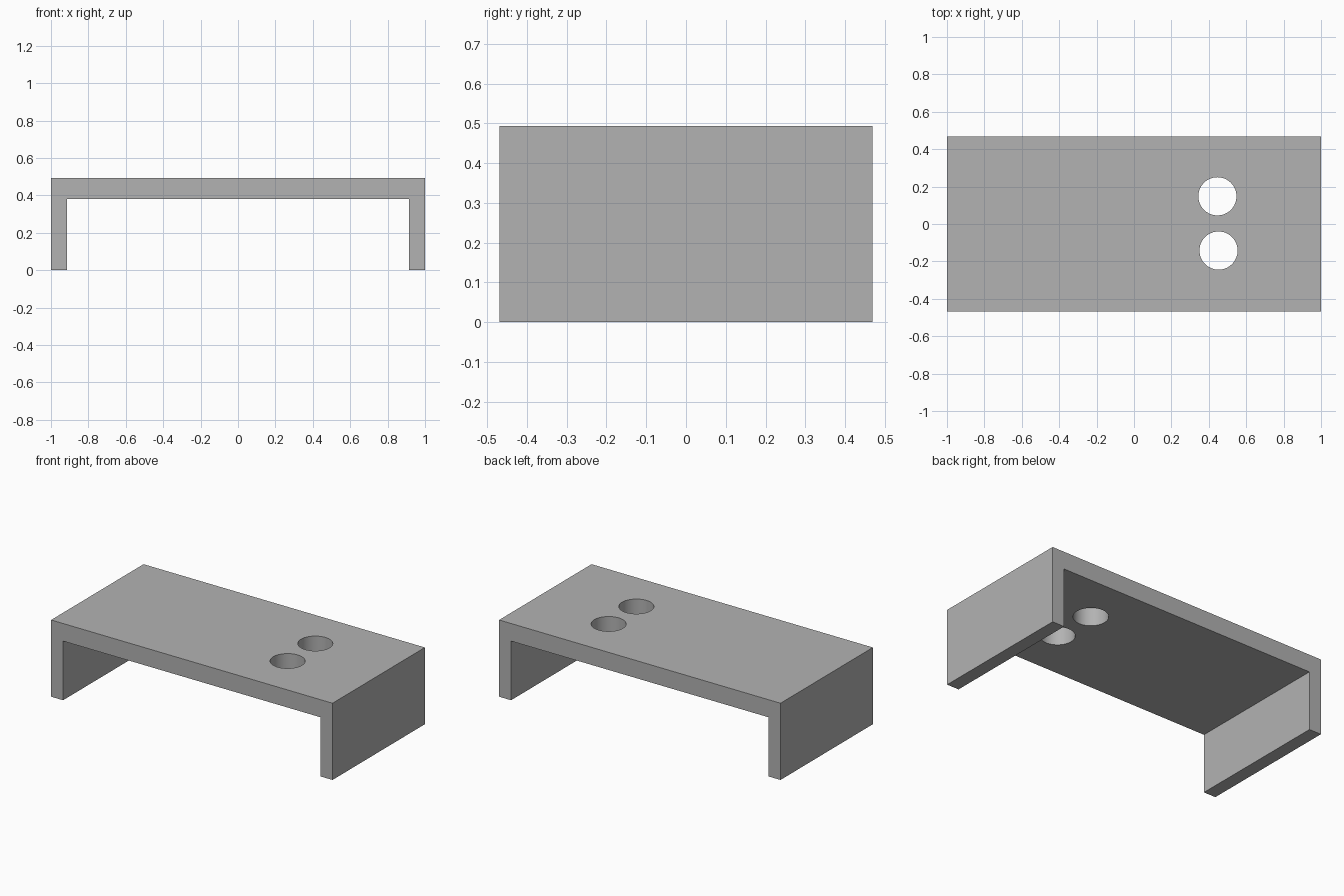
import bpy
import bmesh
import math

if "Cube" in bpy.data.objects:
    bpy.data.objects.remove(bpy.data.objects["Cube"], do_unlink=True)

HALF_X, HALF_Y, HEIGHT = 1.0, 0.469, 0.493
INNER_X, UNDERSIDE = 0.915, 0.38
HOLE_RADIUS = 0.102
HOLES = [(0.446, 0.148), (0.452, -0.142)]

# Plain grey material
grey = bpy.data.materials.new("plain_grey")
grey.use_nodes = True
colour = (0.448, 0.448, 0.448, 1.0)
grey.diffuse_color = colour
grey.node_tree.nodes["Principled BSDF"].inputs["Base Color"].default_value = colour

# Bench body: half profile mirrored into a U-channel, extruded front to back
half = [(INNER_X, UNDERSIDE), (INNER_X, 0), (HALF_X, 0), (HALF_X, HEIGHT)]
profile = half + [(-x, z) for x, z in reversed(half)]
bm = bmesh.new()
face = bm.faces.new([bm.verts.new((x, -HALF_Y, z)) for x, z in profile])
extruded = bmesh.ops.extrude_face_region(bm, geom=[face])["geom"]
back = [v for v in extruded if isinstance(v, bmesh.types.BMVert)]
bmesh.ops.translate(bm, verts=back, vec=(0, 2 * HALF_Y, 0))
bmesh.ops.recalc_face_normals(bm, faces=bm.faces)
mesh = bpy.data.meshes.new("bench_body")
bm.to_mesh(mesh)
bm.free()
mesh.materials.append(grey)
body = bpy.data.objects.new("bench_body", mesh)
bpy.context.collection.objects.link(body)


# Round through-hole in the top slab
def drill(obj, x, y):
    bpy.ops.mesh.primitive_cylinder_add(
        vertices=64, radius=HOLE_RADIUS, depth=0.4, location=(x, y, HEIGHT - 0.05))
    cutter = bpy.context.object
    cutter.name = "hole_cutter"
    cutter.hide_render = True
    cutter.data.materials.append(grey)
    cut = obj.modifiers.new("hole", "BOOLEAN")
    cut.operation = "DIFFERENCE"
    cut.solver = "EXACT"
    cut.object = cutter
    bpy.context.view_layer.objects.active = obj
    bpy.ops.object.modifier_apply(modifier=cut.name)
    bpy.data.objects.remove(cutter, do_unlink=True)


for x, y in HOLES:
    drill(body, x, y)

# Smooth hole walls, crisp slab edges
bpy.ops.object.select_all(action="DESELECT")
body.select_set(True)
bpy.context.view_layer.objects.active = body
bpy.ops.object.shade_smooth_by_angle(angle=math.radians(30))
